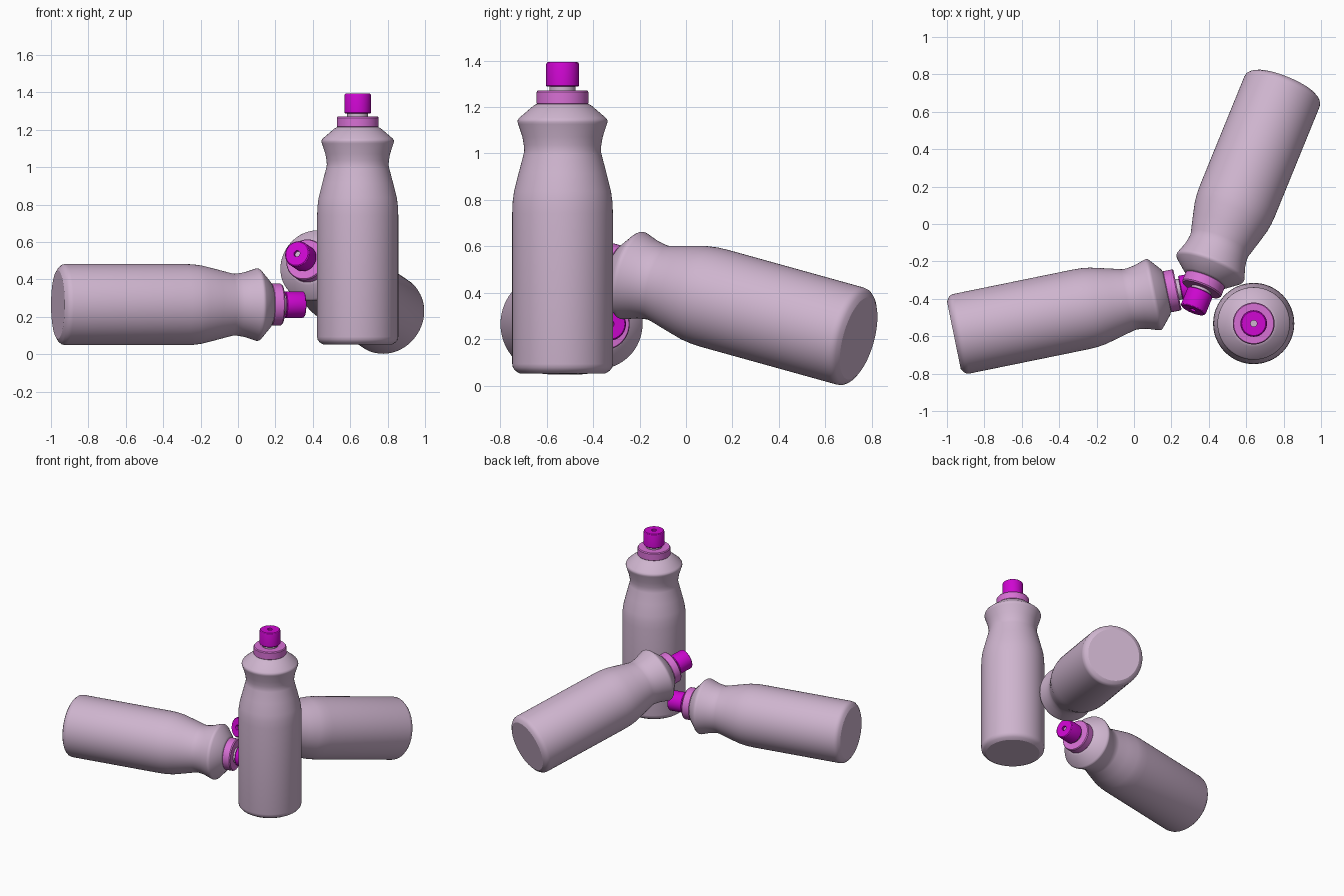
import bpy
import bmesh
import math
from mathutils import Vector

cube = bpy.data.objects.get("Cube")
if cube:
    bpy.data.objects.remove(cube, do_unlink=True)


def make_material(name, rgb):
    mat = bpy.data.materials.new(name)
    mat.use_nodes = True
    colour = (*rgb, 1.0)
    mat.diffuse_color = colour
    mat.node_tree.nodes["Principled BSDF"].inputs["Base Color"].default_value = colour
    return mat


mauve = make_material("pale mauve plastic", (0.62, 0.46, 0.62))
pink = make_material("orchid pink plastic", (0.68, 0.16, 0.66))
magenta = make_material("bright magenta plastic", (0.62, 0.002, 0.64))


def lathe(name, profile, mat, base, axis, segments=64):
    """Revolve (radius, height) points and stand the result on base along axis."""
    bm = bmesh.new()
    verts = [bm.verts.new((r, 0, h)) for r, h in profile]
    edges = [bm.edges.new(pair) for pair in zip(verts, verts[1:])]
    bmesh.ops.spin(bm, geom=verts + edges, axis=(0, 0, 1), cent=(0, 0, 0),
                   angle=math.tau, steps=segments, use_duplicate=False)
    bmesh.ops.remove_doubles(bm, verts=bm.verts, dist=0.0002)
    bmesh.ops.recalc_face_normals(bm, faces=bm.faces)
    mesh = bpy.data.meshes.new(name)
    bm.to_mesh(mesh)
    bm.free()
    mesh.materials.append(mat)
    obj = bpy.data.objects.new(name, mesh)
    bpy.context.collection.objects.link(obj)
    obj.location = base
    obj.rotation_mode = 'QUATERNION'
    obj.rotation_quaternion = Vector((0, 0, 1)).rotation_difference(Vector(axis).normalized())
    bpy.ops.object.select_all(action='DESELECT')
    obj.select_set(True)
    bpy.context.view_layer.objects.active = obj
    bpy.ops.object.shade_smooth_by_angle(angle=math.radians(29))
    return obj


# Body: rounded foot, straight wall, waisted grip, flared shoulder, open-topped neck
body_profile = [
    (0, 0), (0.183, 0), (0.203, 0.012), (0.214, 0.026), (0.217, 0.042),
    (0.217, 0.69), (0.215, 0.74), (0.209, 0.785), (0.189, 0.865), (0.168, 0.945),
    (0.165, 0.962), (0.167, 0.985), (0.173, 1.02), (0.191, 1.075),
    (0.194, 1.085), (0.193, 1.093), (0.187, 1.102),
    (0.125, 1.155), (0.11, 1.163), (0.056, 1.165), (0.056, 1.26), (0, 1.26),
]
# Collar: ring with softened edges around the neck
collar_profile = [
    (0.05, 1.16), (0.108, 1.16), (0.112, 1.165), (0.112, 1.213),
    (0.107, 1.22), (0.05, 1.22),
]
# Cap: small nozzle cylinder with a spray hole
cap_profile = [
    (0.04, 1.237), (0.068, 1.237), (0.071, 1.241), (0.071, 1.333),
    (0.069, 1.339), (0.064, 1.343), (0.017, 1.343), (0.017, 1.315),
]
# Tip seen down inside the spray hole
tip_profile = [(0.0175, 1.27), (0.0175, 1.325), (0, 1.325)]

# Name, base centre and axis direction of each bottle
bottles = [
    ("standing", (0.64, -0.532, 0.051), (0, 0, 1)),
    ("lying", (-0.963, -0.595, 0.265), (0.98, 0.2, 0)),
    ("leaning", (0.806, 0.744, 0.203), (-0.367, -0.9, 0.25)),
]
parts = [
    ("body", body_profile, mauve),
    ("collar", collar_profile, pink),
    ("cap", cap_profile, magenta),
    ("nozzle_tip", tip_profile, mauve),
]
for label, base, axis in bottles:
    for part, profile, mat in parts:
        lathe(f"{label}_bottle_{part}", profile, mat, base, axis)
